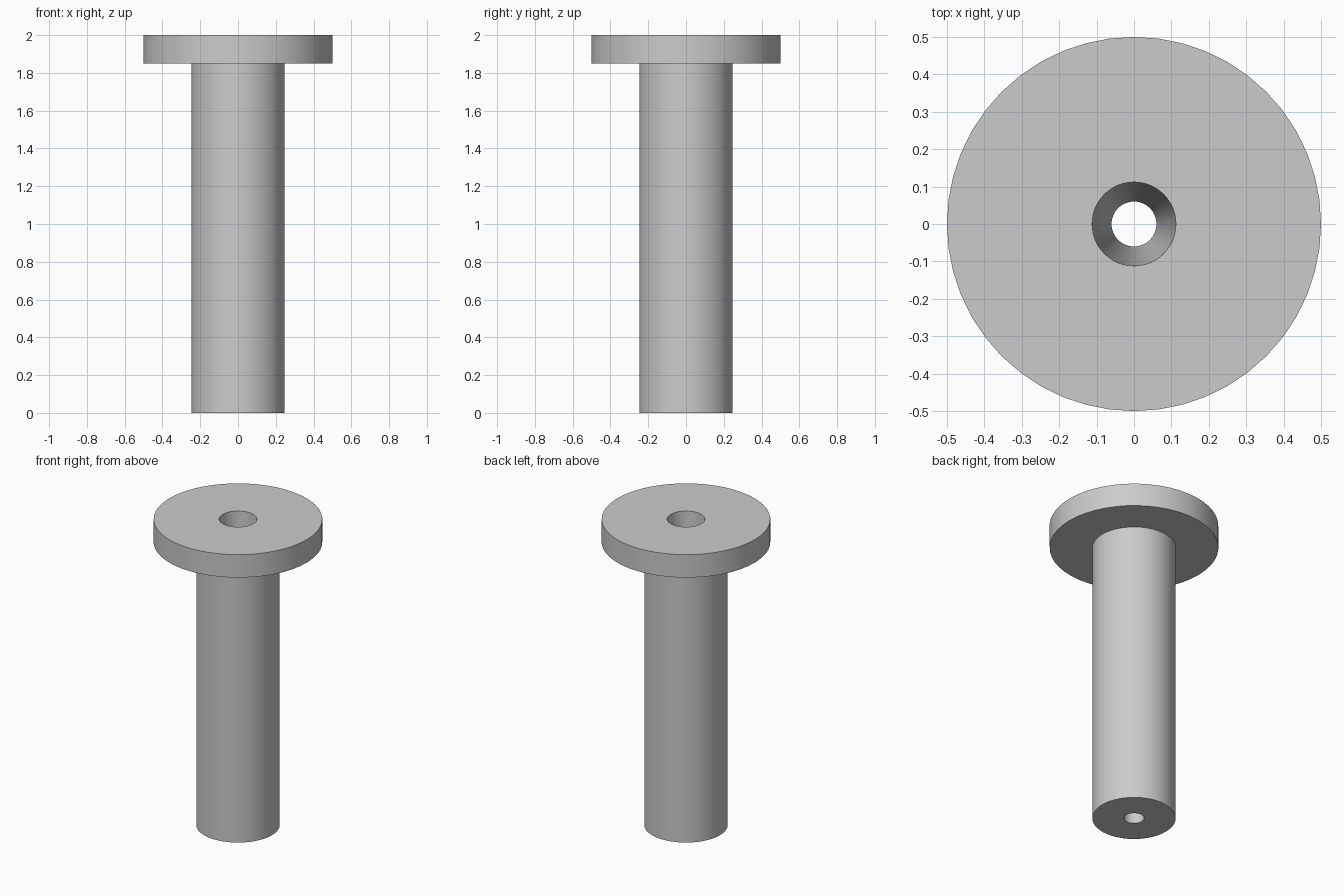
import bpy, bmesh, math
from mathutils import Matrix

if "Cube" in bpy.data.objects:
    bpy.data.objects.remove(bpy.data.objects["Cube"])

SEGMENTS = 48

grey = bpy.data.materials.new("light_grey")
grey.diffuse_color = (0.6, 0.6, 0.6, 1.0)
grey.use_nodes = True
grey.node_tree.nodes["Principled BSDF"].inputs["Base Color"].default_value = grey.diffuse_color

# Closed half-section (radius, height): flat head, straight shaft, tapered bore
profile = [(0.112, 2.0), (0.5, 2.0), (0.5, 1.85),
           (0.247, 1.85), (0.247, 0.0), (0.06, 0.0)]

# Revolve the section around the z axis
bm = bmesh.new()
verts = [bm.verts.new((r, 0, z)) for r, z in profile]
edges = [bm.edges.new((verts[i], verts[(i + 1) % len(verts)]))
         for i in range(len(verts))]
bmesh.ops.spin(bm, geom=verts + edges, cent=(0, 0, 0), axis=(0, 0, 1),
               angle=math.tau, steps=SEGMENTS, use_merge=True)
bmesh.ops.remove_doubles(bm, verts=bm.verts, dist=1e-5)
bmesh.ops.recalc_face_normals(bm, faces=bm.faces)

mesh = bpy.data.meshes.new("flanged_pin")
bm.to_mesh(mesh)
bm.free()
mesh.materials.append(grey)
pin = bpy.data.objects.new("flanged_pin", mesh)
bpy.context.collection.objects.link(pin)

# Smooth round walls, crisp rims
bpy.context.view_layer.objects.active = pin
pin.select_set(True)
bpy.ops.object.shade_smooth_by_angle(angle=math.radians(30))
